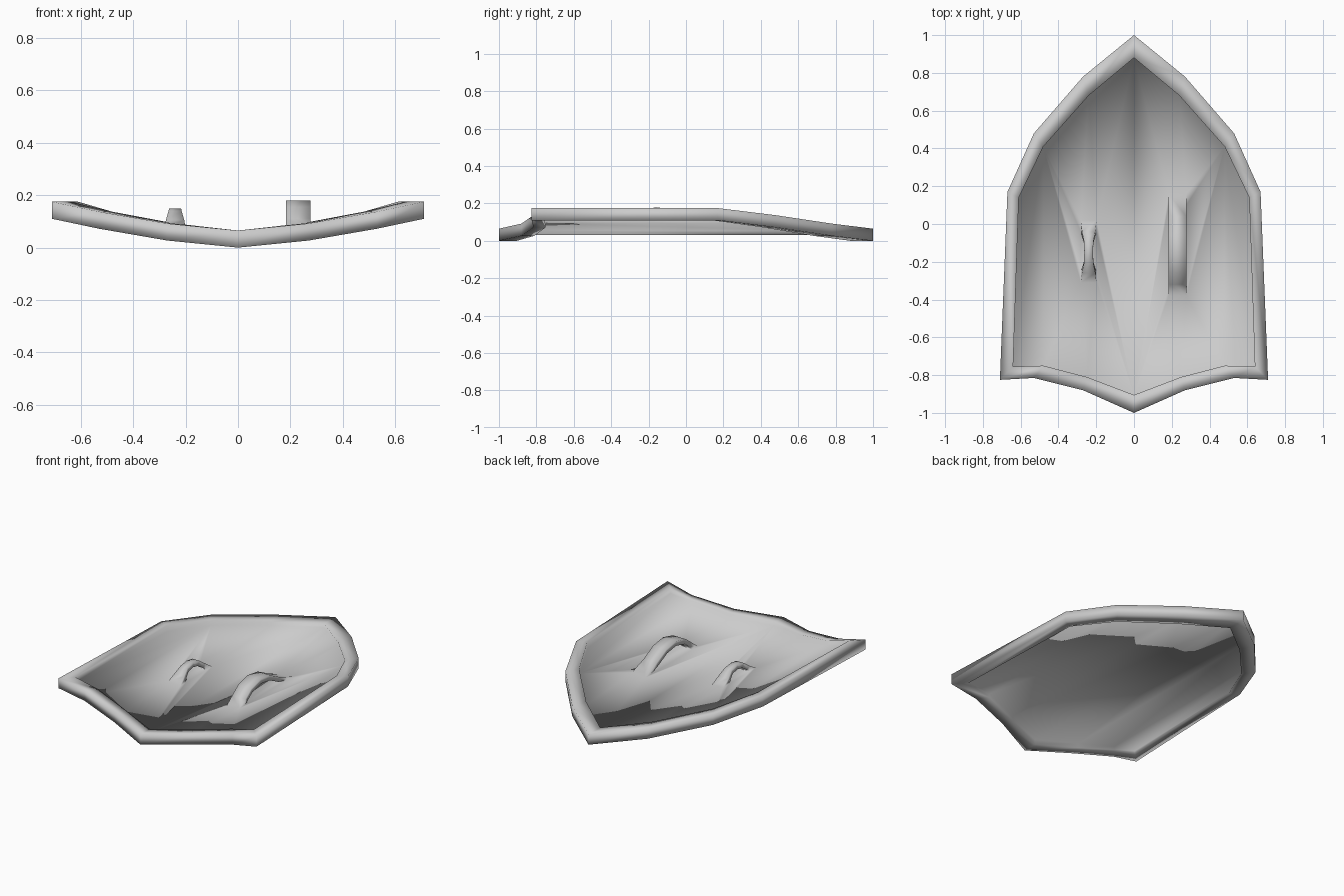
import bpy
import bmesh
import math

if "Cube" in bpy.data.objects:
    bpy.data.objects.remove(bpy.data.objects["Cube"])

THICK = 0.065      # rim height
PANEL_TOP = 0.045  # panel surfaces, measured up from the rim underside
PANEL_LOW = 0.03


def curve_z(x):
    """Height of the bowed shield underside at a given x."""
    pts = [(0, 0), (0.27, 0.027), (0.53, 0.072), (0.71, 0.11)]
    x = abs(x)
    for (x0, z0), (x1, z1) in zip(pts, pts[1:]):
        if x <= x1:
            return z0 + (z1 - z0) * (x - x0) / (x1 - x0)
    return pts[-1][1]


def full_loop(half):
    return half + [(-x, y) for x, y in half[-2:0:-1]]


# Half outlines from the point round to the opposite end
outer = full_loop([(0, 1), (0.27, 0.78), (0.53, 0.48), (0.67, 0.17),
                   (0.71, -0.825), (0.53, -0.815), (0.27, -0.88), (0, -1)])
inner = full_loop([(0, 0.88), (0.24, 0.68), (0.48, 0.41), (0.61, 0.14),
                   (0.64, -0.755), (0.48, -0.75), (0.25, -0.81), (0, -0.905)])
out_z = [0, 0.027, 0.072, 0.11, 0.11, 0.072, 0.027, 0]
out_z += out_z[-2:0:-1]
N = len(outer)

bm = bmesh.new()

# Rim: section runs from the panel top over the rim to the panel underside
rings = []
for (ox, oy), (ix, iy), z in zip(outer, inner, out_z):
    pz = curve_z(ix)
    section = [(ix, iy, pz + PANEL_TOP), (ix, iy, z + THICK), (ox, oy, z + THICK),
               (ox, oy, z), (ix, iy, z), (ix, iy, pz + PANEL_LOW)]
    rings.append([bm.verts.new(p) for p in section])
for k in range(N):
    a, b = rings[k], rings[(k + 1) % N]
    for j in range(5):
        bm.faces.new((a[j], b[j], b[j + 1], a[j + 1]))


def half_ring(side, slot):
    """Panel corner verts of one half, point first."""
    return [rings[(side * k) % N][slot] for k in range(8)]


# Panel underside: strips running front to back
for side in (1, -1):
    v = half_ring(side, 5)
    for k in range(3):
        bm.faces.new((v[k], v[k + 1], v[6 - k], v[7 - k]))


def panel_with_strap(side, cx, path, thick):
    """Half of the panel top with an arched strap growing out of it.
    path holds (y, top z, half width) from back foot to front foot."""
    loops = []
    last = len(path) - 1
    for k, (y, z, w) in enumerate(path):
        if k in (0, last):
            # feet lie flat in the panel
            iy = y + (-0.06 if k == 0 else 0.06)
            pts = [(s * w, yy) for s, yy in ((-side, y), (side, y),
                                             (side, iy), (-side, iy))]
            loop = [(cx + dx, yy, curve_z(cx + dx) + PANEL_TOP) for dx, yy in pts]
        else:
            p, q = path[k - 1], path[k + 1]
            dy, dz = q[0] - p[0], q[1] - p[1]
            length = math.hypot(dy, dz)
            iy, iz = y - dz / length * thick, z + dy / length * thick
            loop = [(cx - side * w, y, z), (cx + side * w, y, z),
                    (cx + side * w, iy, iz), (cx - side * w, iy, iz)]
        loops.append([bm.verts.new(p) for p in loop])
    for a, b in zip(loops, loops[1:]):
        for j in range(4):
            bm.faces.new((a[j], b[j], b[(j + 1) % 4], a[(j + 1) % 4]))
    # Panel triangles fan from the outline to the strap feet
    v = half_ring(side, 0)
    A, B, C, D = loops[0]
    H, G, F, E = loops[-1]
    for f in [(v[0], A, v[7]), (v[0], v[1], A), (A, v[1], B), (A, D, v[7]),
              (D, E, v[7]), (E, H, v[7]), (H, v[6], v[7]), (H, G, v[6]),
              (B, v[1], v[2]), (B, v[2], C), (C, v[2], F), (F, v[2], G),
              (G, v[2], v[5]), (G, v[5], v[6]), (v[2], v[3], v[4]),
              (v[2], v[4], v[5]), (D, C, F, E)]:
        bm.faces.new(f)


# Wide arm strap
panel_with_strap(1, 0.23, [(0.16, 0, 0.047), (0.04, 0.115, 0.047),
                           (-0.06, 0.165, 0.047), (-0.16, 0.18, 0.047),
                           (-0.26, 0.155, 0.047), (-0.32, 0.11, 0.047),
                           (-0.38, 0, 0.047)], 0.03)
# Narrow hand grip
panel_with_strap(-1, -0.24, [(0.02, 0, 0.042), (-0.04, 0.105, 0.035),
                             (-0.09, 0.14, 0.025), (-0.15, 0.15, 0.023),
                             (-0.21, 0.14, 0.025), (-0.26, 0.105, 0.035),
                             (-0.31, 0, 0.042)], 0.03)

# One smooth-shaded skin for rim, panel and straps
bmesh.ops.recalc_face_normals(bm, faces=bm.faces[:])
for f in bm.faces:
    f.smooth = True
mesh = bpy.data.meshes.new("shield_body")
bm.to_mesh(mesh)
bm.free()
shield = bpy.data.objects.new("shield_body", mesh)
bpy.context.collection.objects.link(shield)
